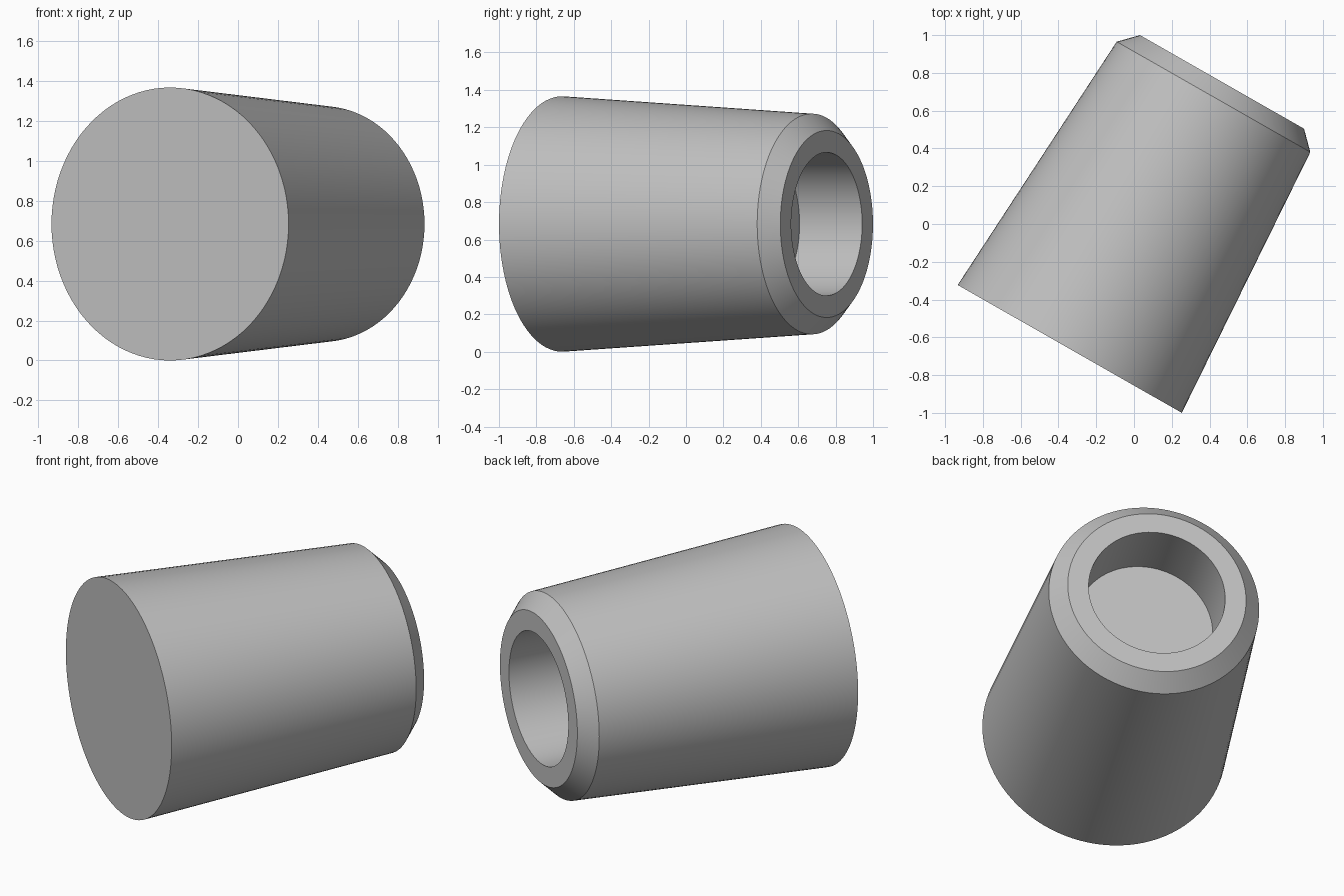
import bpy, bmesh, math
from mathutils import Matrix, Vector

cube = bpy.data.objects.get("Cube")
if cube:
    bpy.data.objects.remove(cube, do_unlink=True)

SIDES = 96
TURN = math.radians(29.7)

# Single grey material
grey = bpy.data.materials.new("plain grey")
grey.use_nodes = True
colour = (0.53, 0.53, 0.53, 1)
grey.diffuse_color = colour
grey.node_tree.nodes["Principled BSDF"].inputs["Base Color"].default_value = colour

# Profile as (radius, distance along the axis): taper, chamfer, rim, blind bore
profile = [(0.683, 0), (0.59, 1.536), (0.5, 1.627), (0.383, 1.627), (0.383, 1.242)]

bm = bmesh.new()
rings = []
for radius, along in profile:
    ring = bmesh.ops.create_circle(bm, segments=SIDES, radius=radius,
                                   matrix=Matrix.Translation((0, 0, along)))
    rings.append(ring["verts"])
for a, b in zip(rings, rings[1:]):
    for i in range(SIDES):
        j = (i + 1) % SIDES
        bm.faces.new((a[i], a[j], b[j], b[i]))
# Closed wide end and bore floor
bm.faces.new(rings[0])
bm.faces.new(rings[-1])
bmesh.ops.recalc_face_normals(bm, faces=bm.faces)

# Lay the axis towards the back and turn it, then stand it on the ground
axis = Vector((math.sin(TURN), math.cos(TURN), 0))
bm.transform(axis.to_track_quat("Z", "Y").to_matrix().to_4x4())
low = [min(v.co[k] for v in bm.verts) for k in range(3)]
high = [max(v.co[k] for v in bm.verts) for k in range(3)]
bm.transform(Matrix.Translation((-(low[0] + high[0]) / 2, -(low[1] + high[1]) / 2, -low[2])))

mesh = bpy.data.meshes.new("tapered_sleeve")
bm.to_mesh(mesh)
bm.free()
mesh.materials.append(grey)
sleeve = bpy.data.objects.new("tapered_sleeve", mesh)
bpy.context.collection.objects.link(sleeve)

bpy.ops.object.select_all(action="DESELECT")
sleeve.select_set(True)
bpy.context.view_layer.objects.active = sleeve
bpy.ops.object.shade_smooth_by_angle(angle=math.radians(30))
